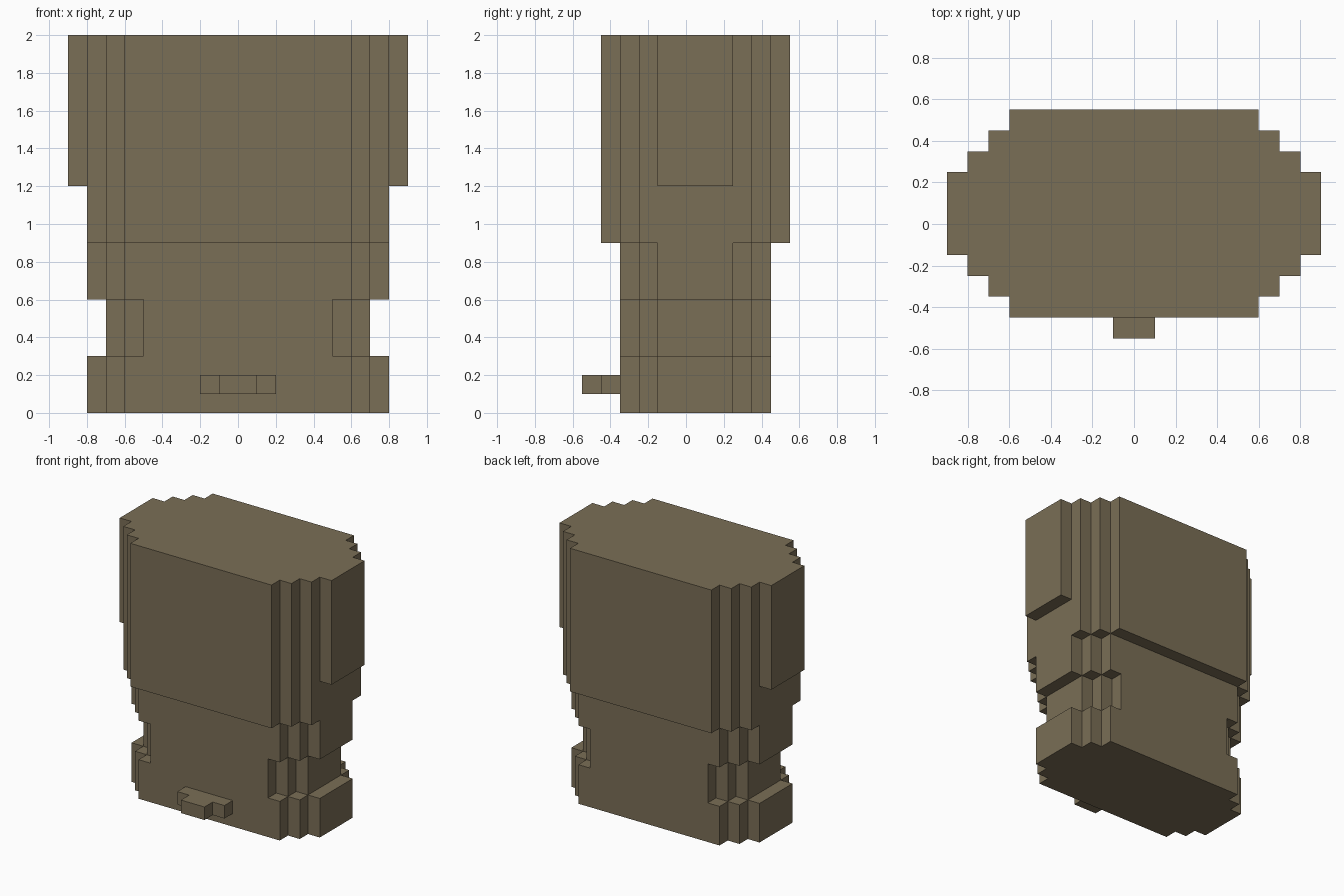
import bpy
import bmesh

if "Cube" in bpy.data.objects:
    bpy.data.objects.remove(bpy.data.objects["Cube"], do_unlink=True)

# Single flat colour
COLOUR = (0.195, 0.156, 0.093, 1.0)
mat = bpy.data.materials.new("khaki_brown")
mat.use_nodes = True
mat.diffuse_color = COLOUR
bsdf = next(n for n in mat.node_tree.nodes if n.type == "BSDF_PRINCIPLED")
bsdf.inputs["Base Color"].default_value = COLOUR
bsdf.inputs["Roughness"].default_value = 0.9

STEP = 0.1
MID_Y = 0.05  # the body sits slightly behind the centre line


def prism(name, outline, z0, z1):
    """Extrude a closed counter-clockwise outline from z0 up to z1."""
    bm = bmesh.new()
    base = bm.faces.new([bm.verts.new((x, y, z0)) for x, y in outline])
    top = bmesh.ops.extrude_face_region(bm, geom=[base], use_keep_orig=True)
    verts = [v for v in top["geom"] if isinstance(v, bmesh.types.BMVert)]
    bmesh.ops.translate(bm, verts=verts, vec=(0, 0, z1 - z0))
    bmesh.ops.recalc_face_normals(bm, faces=bm.faces)
    mesh = bpy.data.meshes.new(name)
    bm.to_mesh(mesh)
    bm.free()
    mesh.materials.append(mat)
    obj = bpy.data.objects.new(name, mesh)
    bpy.context.collection.objects.link(obj)
    return obj


def stepped_oval(half_x, half_y, steps=2):
    """Rectangle whose corners are cut back in equal stairs."""
    corner = []
    for i in range(steps + 1):
        x = half_x - i * STEP
        y = half_y - (steps - i) * STEP
        corner.append((x, y))
        if i < steps:
            corner.append((x - STEP, y))
    half = corner + [(-x, y) for x, y in reversed(corner)]
    loop = half + [(-x, -y) for x, y in half]
    return [(x, y + MID_Y) for x, y in loop]


def rectangle(x0, x1, y0, y1):
    return [(x0, y0), (x1, y0), (x1, y1), (x0, y1)]


# Stacked body sections: foot, pinched neck, waist, wide upper block
sections = [
    ("base", 0.8, 0.4, 0.0, 0.3),
    ("pinched_neck", 0.7, 0.4, 0.3, 0.6),
    ("waist", 0.8, 0.4, 0.6, 0.9),
    ("upper_block", 0.8, 0.5, 0.9, 2.0),
]
for name, half_x, half_y, z0, z1 in sections:
    prism(name, stepped_oval(half_x, half_y), z0, z1)

# Side panels on the upper block
for side, sign in (("left", 1), ("right", -1)):
    x0, x1 = sorted((0.8 * sign, 0.9 * sign))
    prism(side + "_side_panel", rectangle(x0, x1, -0.15, 0.25), 1.2, 2.0)

# Stepped lip low on the front
lip = [(-0.2, -0.35), (-0.2, -0.45), (-0.1, -0.45), (-0.1, -0.55)]
lip += [(-x, y) for x, y in reversed(lip)]
prism("front_lip", lip, 0.1, 0.2)
